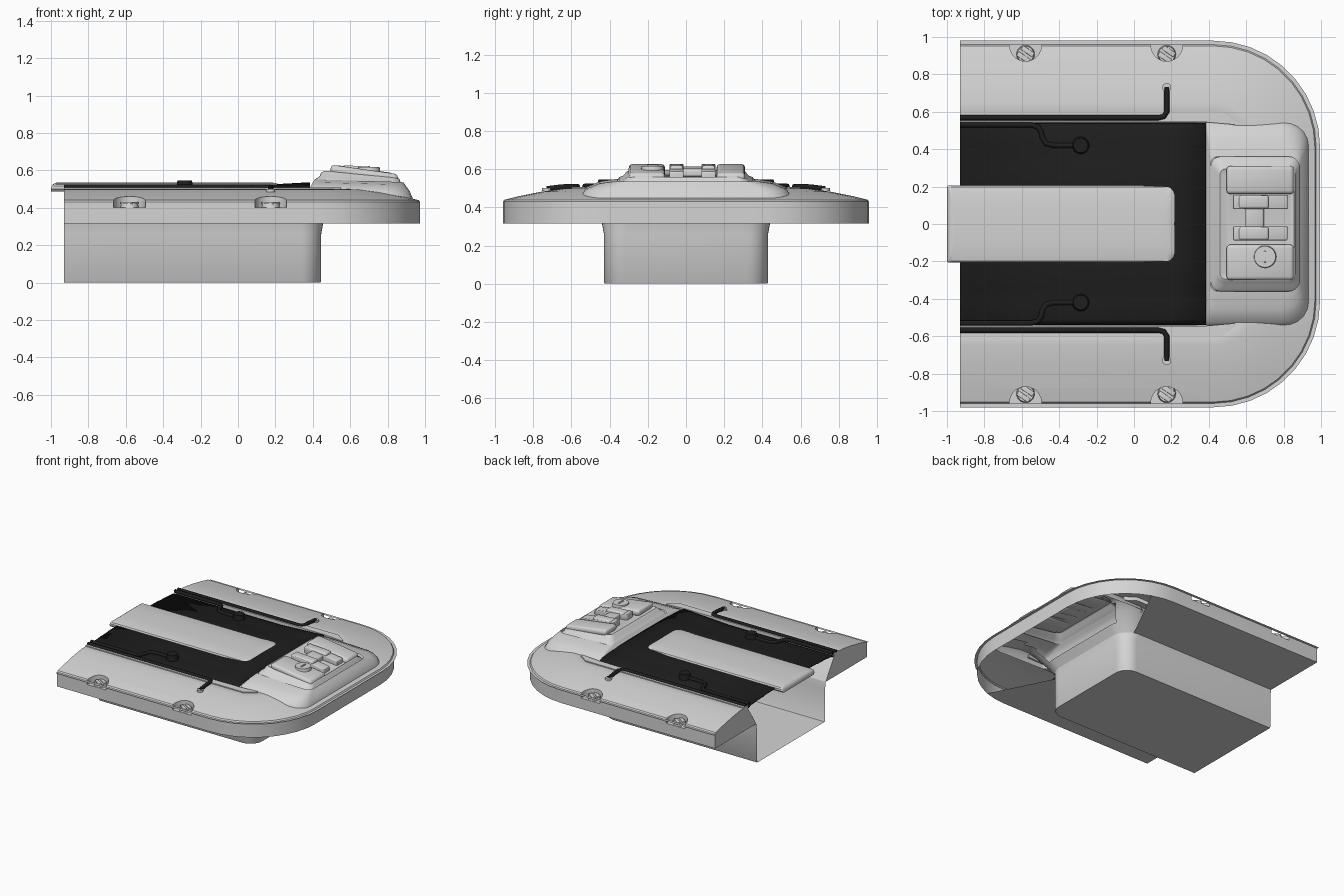
import bpy, bmesh, math
from mathutils import Vector

cube = bpy.data.objects.get("Cube")
if cube:
    bpy.data.objects.remove(cube, do_unlink=True)


def material(name, value):
    m = bpy.data.materials.new(name)
    m.use_nodes = True
    m.diffuse_color = (value, value, value, 1)
    m.node_tree.nodes["Principled BSDF"].inputs["Base Color"].default_value = (value, value, value, 1)
    return m


GREY = material("light grey", 0.66)
BLACK = material("matte black", 0.013)
BACK = -0.93


def finish(bm, name, mat, angle=35):
    bmesh.ops.recalc_face_normals(bm, faces=bm.faces[:])
    mesh = bpy.data.meshes.new(name)
    bm.to_mesh(mesh)
    bm.free()
    mesh.materials.append(mat)
    ob = bpy.data.objects.new(name, mesh)
    bpy.context.collection.objects.link(ob)
    smooth(ob, angle)
    return ob


def select(ob):
    bpy.ops.object.select_all(action='DESELECT')
    ob.select_set(True)
    bpy.context.view_layer.objects.active = ob


def smooth(ob, angle=35):
    select(ob)
    bpy.ops.object.shade_smooth_by_angle(angle=math.radians(angle))


def apply(ob, mod):
    select(ob)
    bpy.ops.object.modifier_apply(modifier=mod.name)


def bridge(bm, a, b, closed):
    n = len(a)
    for i in range(n if closed else n - 1):
        j = (i + 1) % n
        bm.faces.new((a[i], a[j], b[j], b[i]))


# Open D outline, running from the back edge round the nose and back again
def d_ring(half, nose, r, z, steps=9):
    half_pts = [(BACK, -half)]
    for i in range(steps + 1):
        a = math.pi / 2 * i / steps
        half_pts.append((nose - r + r * math.sin(a), -half + r - r * math.cos(a)))
    pts = half_pts + [(x, -y) for x, y in reversed(half_pts)]
    return [(x, y, z) for x, y in pts]


def inset_ring(inset, z, r=None):
    return d_ring(0.98 - inset, 0.995 - inset, r or 0.57 - inset, z)


# Closed rounded rectangle with its own front and back corner radii
def rect_ring(x0, x1, half, z, r, r_back, steps=5):
    pts = []
    corners = ((x1, half, r, 0), (x0, half, r_back, 1), (x0, -half, r_back, 2), (x1, -half, r, 3))
    for cx, cy, rad, q in corners:
        ox = cx - math.copysign(rad, cx - (x0 + x1) / 2)
        oy = cy - math.copysign(rad, cy)
        for i in range(steps + 1):
            a = math.pi / 2 * (q + i / steps)
            pts.append((ox + rad * math.cos(a), oy + rad * math.sin(a), z))
    return pts


def loft(rings):
    bm = bmesh.new()
    return bm, [[bm.verts.new(p) for p in ring] for ring in rings]


def sheet(name, rings, mat=GREY, floor=False):
    bm, vs = loft(rings)
    for a, b in zip(vs, vs[1:]):
        bridge(bm, a, b, False)
    if floor:
        bm.faces.new(vs[-1])
    return finish(bm, name, mat)


def stack(name, rings, top=True, bottom=True, tilt=0.0, angle=35):
    bm, vs = loft(rings)
    for a, b in zip(vs, vs[1:]):
        bridge(bm, a, b, True)
    if top:
        bm.faces.new(vs[-1])
    if bottom:
        bm.faces.new(vs[0])
    for v in bm.verts:
        v.co.z -= tilt * max(0, v.co.x - 0.6)
    return finish(bm, name, GREY, angle)


def block(name, x, y, z, size, bevel=0.01, tilt=0.0):
    bm = bmesh.new()
    bmesh.ops.create_cube(bm, size=1)
    bmesh.ops.scale(bm, vec=size, verts=bm.verts)
    bmesh.ops.bevel(bm, geom=bm.edges[:], offset=bevel, segments=3, affect='EDGES', profile=0.5)
    for v in bm.verts:
        v.co.z -= tilt * v.co.x
    bmesh.ops.translate(bm, vec=(x, y, z), verts=bm.verts)
    return finish(bm, name, GREY)


def disc(name, x, y, z0, z1, r, mat=GREY, bevel=0.0):
    bm = bmesh.new()
    bmesh.ops.create_cone(bm, cap_ends=True, segments=24, radius1=r, radius2=r - bevel, depth=z1 - z0)
    bmesh.ops.translate(bm, vec=(x, y, (z0 + z1) / 2), verts=bm.verts)
    return finish(bm, name, mat)


def tube(name, pts, r, mat):
    cu = bpy.data.curves.new(name, 'CURVE')
    cu.dimensions = '3D'
    cu.bevel_depth = r
    cu.bevel_resolution = 2
    cu.use_fill_caps = True
    sp = cu.splines.new('POLY')
    sp.points.add(len(pts) - 1)
    for p, co in zip(sp.points, pts):
        p.co = (*co, 1)
    cu.materials.append(mat)
    ob = bpy.data.objects.new(name, cu)
    bpy.context.collection.objects.link(ob)
    select(ob)
    bpy.ops.object.convert(target='MESH')
    smooth(bpy.context.object, 50)


# Domed surround, a closed section swept round the D outline
section = [(.54, .315, .14), (.021, .315), (.021, .43), (.028, .44), (.1, .458), (.22, .482),
           (.33, .498), (.40, .50), (.43, .485, .15), (.46, .44, .16), (.50, .38, .16)]
bm, vs = loft([inset_ring(*s) for s in section])
for k in range(len(vs)):
    bridge(bm, vs[k], vs[(k + 1) % len(vs)], False)
for end in (0, -1):
    bm.faces.new([ring[end] for ring in vs])
surround = finish(bm, "surround", GREY, 30)

# Screw pockets cut in the rim
screw_spots = [(x, s) for x in (-0.58, 0.175) for s in (-1, 1)]
for x, s in screw_spots:
    cutter = disc("pocket_cutter", x, s * 0.955, 0.402, 0.6, 0.085)
    cutter.hide_render = True
    mod = surround.modifiers.new("pocket", 'BOOLEAN')
    mod.operation = 'DIFFERENCE'
    mod.solver = 'EXACT'
    mod.object = cutter
    apply(surround, mod)
    bpy.data.objects.remove(cutter, do_unlink=True)

# Open the nose underneath and below the housing
bm = bmesh.new()
bm.from_mesh(surround.data)
unwanted = []
for f in bm.faces:
    c = f.calc_center_median()
    under = c.z < 0.316 and c.x > 0.5
    inside = 0.5 < c.x < 0.92 and abs(c.y) < 0.43 and c.z > 0.4
    if under or inside:
        unwanted.append(f)
bmesh.ops.delete(bm, geom=unwanted, context='FACES')
bm.to_mesh(surround.data)
bm.free()
smooth(surround, 30)

# Thin flat flange round the rim
sheet("rim_flange", [inset_ring(0, .43), inset_ring(.024, .43)])

# Slotted screws tucked inside the rim
for x, s in screw_spots:
    disc("screw_head", x, s * 0.907, 0.395, 0.424, 0.05, bevel=0.006)
    for side in (-1, 1):
        ridge = block("screw_ridge", 0, 0, 0, (0.075, 0.026, 0.012), 0.003)
        ridge.rotation_euler.z = -0.6
        ridge.location = Vector((x, s * 0.907, 0.425)) + Vector((0.565, 0.825, 0)) * 0.02 * side

# Tray below, open at the back and top
sheet("tray", [inset_ring(*s) for s in
               ((.54, .315, .14), (.55, .26, .11), (.55, .006, .11), (.554, 0, .106))], floor=True)

# Black cover, arched across and lifted towards the nose
half = [(0, .515), (.2, .514), (.32, .512), (.335, .508), (.42, .506), (.51, .498), (.54, .485)]
profile = [(-y, z) for y, z in reversed(half[1:])] + half
cover = sheet("cover_sheet", [[(x, y, z + max(0, x) * 0.055) for y, z in profile]
                              for x in (BACK, 0, 0.2, 0.385)], BLACK)
mod = cover.modifiers.new("thickness", 'SOLIDIFY')
mod.thickness = 0.01
mod.offset = -1
apply(cover, mod)

# Central pad with a crowned top
stack("centre_pad", [rect_ring(-1, .22, .195, .488, .03, .01), rect_ring(-1, .228, .206, .50, .04, .012),
                     rect_ring(-.995, .228, .206, .515, .04, .012), rect_ring(-.99, .222, .198, .524, .04, .012),
                     rect_ring(-.98, .205, .16, .531, .04, .012), rect_ring(-.97, .18, .09, .535, .03, .012),
                     rect_ring(-.96, .15, .03, .536, .02, .012)])

# Side rails, cables and plugs, mirrored
for s in (-1, 1):
    outline = [(BACK, .545), (.38, .545), (.55, .53), (.55, .545), (.47, .6), (BACK, .6)]
    bm, vs = loft([[(x, s * y, z) for x, y in outline] for z in (.47, .507)])
    bridge(bm, vs[0], vs[1], True)
    bm.faces.new(vs[0])
    bm.faces.new(vs[1])
    finish(bm, "side_rail", GREY)
    tube("outer_cable", [(x, s * y, z) for x, y, z in
         ((BACK, .568, .509), (.13, .568, .509), (.16, .575, .509), (.175, .60, .509),
          (.175, .65, .507), (.175, .73, .497))], 0.014, BLACK)
    disc("cable_socket", .175, s * .73, .485, .501, .024)
    tube("inner_cable", [(x, s * y, .511) for x, y in
         ((BACK, .53), (-.55, .53), (-.515, .52), (-.497, .495), (-.49, .46), (-.47, .43),
          (-.43, .42), (-.29, .42))], 0.014, BLACK)
    disc("cable_plug", -.285, s * .42, .50, .545, .047, BLACK, 0.008)

# Nose housing shell
stack("nose_housing", [rect_ring(.37, .94, .56, .44, .14, .03), rect_ring(.38, .933, .55, .47, .14, .03),
                       rect_ring(.385, .918, .525, .505, .13, .03), rect_ring(.40, .895, .455, .535, .11, .04),
                       rect_ring(.41, .885, .36, .55, .06, .04)], top=False, bottom=False, tilt=0.05, angle=45)
# Latch block with a sunken centre
stack("latch_block", [rect_ring(.41, .885, .36, .545, .05, .05), rect_ring(.42, .88, .35, .558, .05, .05),
                      rect_ring(.435, .87, .33, .566, .045, .045), rect_ring(.445, .865, .31, .588, .04, .04),
                      rect_ring(.46, .855, .295, .596, .03, .03), rect_ring(.50, .84, .27, .582, .02, .02)],
      bottom=False, tilt=0.14, angle=40)
TILT = 0.14
for y, w in ((.235, .15), (-.205, .19)):
    block("latch_pad", .675, y, .580, (.36, w, .05), .02, tilt=TILT)
for y in (.118, -.05):
    block("latch_arm", .675, y, .582, (.29, .075, .05), .006, tilt=TILT)
    block("latch_knuckle", .64, y, .605, (.16, .07, .036), .012, tilt=0.06)
block("latch_bar", .645, .034, .586, (.10, .16, .044), .012, tilt=TILT)
disc("lock_disc", .70, -.175, .57, .618, .065, bevel=0.008)
block("lock_key", .70, -.175, .62, (.012, .06, .008), .002)
